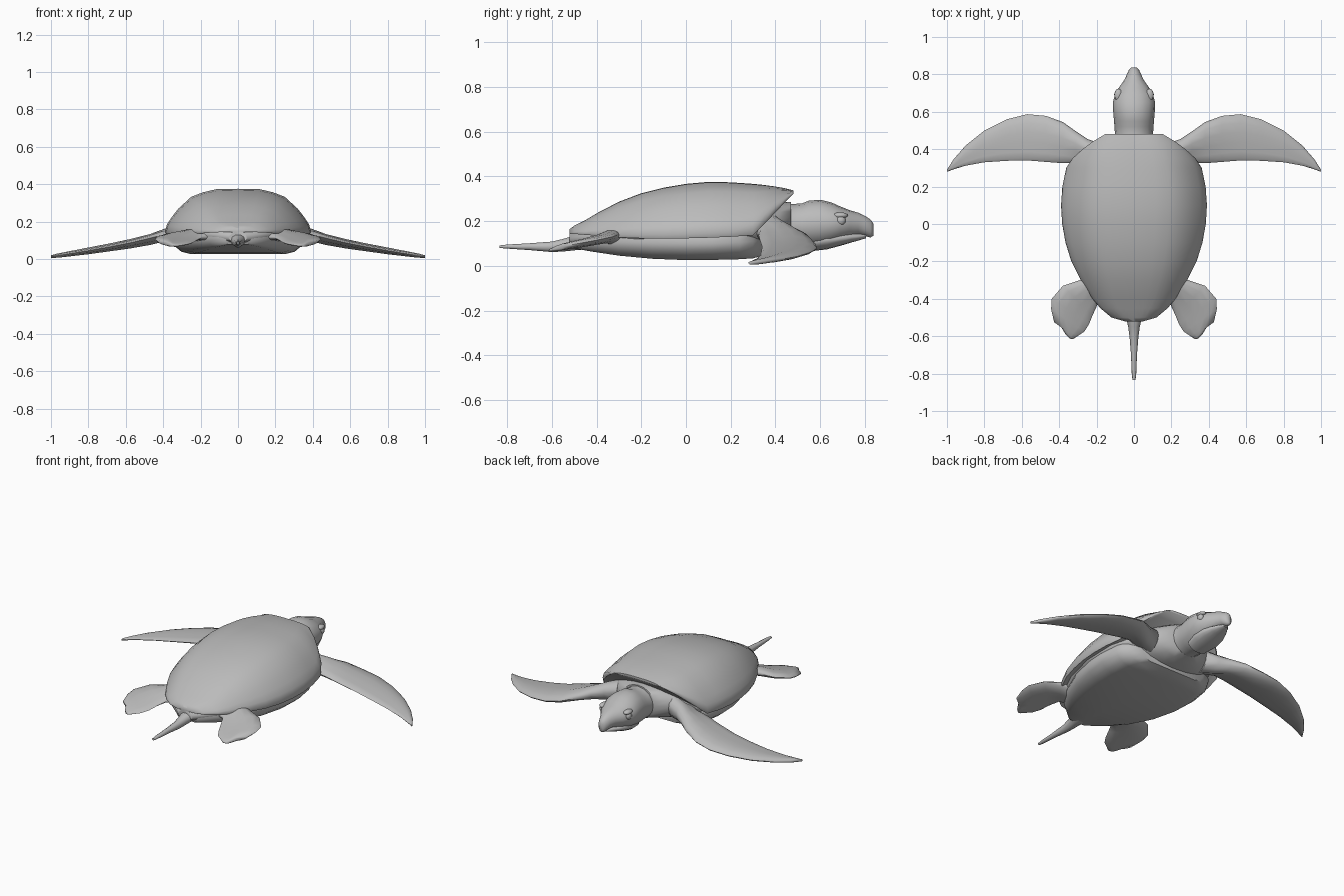
import bpy, bmesh, math
from mathutils import Vector

grey = bpy.data.materials.new("plain grey")
grey.diffuse_color = (0.5, 0.5, 0.5, 1)


def loft(name, rings, angle=50, mirror=False):
    """Skin a list of closed rings, cap both ends and shade smooth."""
    bm = bmesh.new()
    rows = [[bm.verts.new(p) for p in ring] for ring in rings]
    n = len(rows[0])
    for a, b in zip(rows, rows[1:]):
        for i in range(n):
            j = (i + 1) % n
            bm.faces.new((a[i], a[j], b[j], b[i]))
    bm.faces.new(rows[0][::-1])
    bm.faces.new(rows[-1])
    bmesh.ops.remove_doubles(bm, verts=bm.verts, dist=0.0005)
    bmesh.ops.recalc_face_normals(bm, faces=bm.faces)
    me = bpy.data.meshes.new(name)
    bm.to_mesh(me)
    bm.free()
    return finish(bpy.data.objects.new(name, me), angle, mirror)


def finish(ob, angle, mirror):
    bpy.context.collection.objects.link(ob)
    ob.data.materials.append(grey)
    if mirror:
        ob.modifiers.new("mirror", "MIRROR")
    bpy.ops.object.select_all(action="DESELECT")
    ob.select_set(True)
    bpy.context.view_layer.objects.active = ob
    bpy.ops.object.shade_smooth_by_angle(angle=math.radians(angle))
    return ob


def section(y, w, low, high, half):
    """Mirror a half section of (width fraction, height fraction) points."""
    pts = [(w * u, y, low + (high - low) * v) for u, v in half]
    return pts + [(-x, yy, z) for x, yy, z in reversed(pts) if abs(x) > 1e-6]


def oval(y, w, low, high, n=16):
    """Upright elliptical ring around the centre line."""
    return [(w * math.cos(t), y, (low + high) / 2 + (high - low) / 2 * math.sin(t))
            for t in (2 * math.pi * i / n for i in range(n))]


def blade(a, b, thick):
    """Flat rounded ring between a leading edge point and a trailing edge point."""
    a, b = Vector(a), Vector(b)
    ring = []
    for i in range(14):
        t = 2 * math.pi * i / 14
        p = a.lerp(b, 0.5 - 0.5 * math.cos(t))
        bulge = 1.15 if math.cos(t) > 0 else 0.85   # fuller leading edge
        p.z += thick / 2 * math.sin(t) * bulge
        ring.append(p)
    return ring


# Upper shell: y, half width, rim height, crown height
dome = [(0, 0.07), (0.9, 0.02), (0.98, -0.05), (1, 0.03), (0.975, 0.2), (0.91, 0.36), (0.82, 0.55),
        (0.64, 0.82), (0.48, 0.92), (0.3, 0.99), (0, 1)]
shell = [(-0.52, 0.05, 0.145, 0.165), (-0.5, 0.12, 0.145, 0.18), (-0.45, 0.18, 0.142, 0.205),
         (-0.4, 0.222, 0.14, 0.235), (-0.3, 0.285, 0.135, 0.287), (-0.2, 0.335, 0.133, 0.325),
         (-0.1, 0.366, 0.133, 0.35), (0, 0.384, 0.135, 0.367), (0.1, 0.39, 0.138, 0.376),
         (0.2, 0.383, 0.142, 0.374), (0.3, 0.362, 0.148, 0.367), (0.35, 0.33, 0.195, 0.362),
         (0.4, 0.275, 0.245, 0.355), (0.44, 0.222, 0.285, 0.348), (0.48, 0.155, 0.322, 0.338)]
loft("upper_shell", [section(y, w, r, t, dome) for y, w, r, t in shell])

# Belly plate
belly = [(0, 0), (0.72, 0), (0.86, 0.12), (0.96, 0.4), (1, 0.72), (0.97, 1), (0, 1)]
plate = [(-0.5, 0.07, 0.078, 0.125), (-0.42, 0.165, 0.064, 0.13), (-0.3, 0.245, 0.046, 0.13),
         (-0.15, 0.31, 0.032, 0.13), (0, 0.345, 0.026, 0.13), (0.12, 0.352, 0.027, 0.13),
         (0.24, 0.335, 0.03, 0.135), (0.3, 0.3, 0.034, 0.14), (0.34, 0.23, 0.045, 0.14)]
loft("belly_plate", [section(y, w, a, b, belly) for y, w, a, b in plate])

# Soft body between the shells, running up into the shoulders
body = [(-0.52, 0.05, 0.085, 0.15), (-0.4, 0.19, 0.08, 0.18), (-0.2, 0.3, 0.07, 0.22),
        (0, 0.35, 0.06, 0.24), (0.2, 0.345, 0.06, 0.25), (0.3, 0.31, 0.06, 0.26),
        (0.36, 0.26, 0.065, 0.275), (0.42, 0.185, 0.075, 0.285), (0.47, 0.115, 0.085, 0.285)]
loft("soft_body", [oval(*s, n=20) for s in body], 60)

# Neck and head with overhanging beak
head = [(0.4, 0.11, 0.08, 0.285), (0.48, 0.102, 0.085, 0.277), (0.52, 0.104, 0.083, 0.28),
        (0.55, 0.107, 0.08, 0.292), (0.6, 0.111, 0.083, 0.296), (0.65, 0.113, 0.095, 0.284),
        (0.69, 0.102, 0.11, 0.266), (0.73, 0.08, 0.125, 0.25), (0.77, 0.052, 0.136, 0.238),
        (0.8, 0.038, 0.134, 0.224), (0.825, 0.027, 0.127, 0.208), (0.838, 0.013, 0.135, 0.19)]
loft("head", [oval(*s) for s in head], 60)
jaw = [(0.56, 0.07, 0.066, 0.15), (0.63, 0.085, 0.074, 0.16), (0.69, 0.078, 0.09, 0.155),
       (0.74, 0.058, 0.105, 0.15), (0.78, 0.034, 0.116, 0.146), (0.805, 0.018, 0.124, 0.142)]
loft("lower_jaw", [oval(*s) for s in jaw], 60)

# Eyes under brow lids
for name, size, at in (("eye", (0.016, 0.022, 0.022), (0.09, 0.692, 0.203)),
                       ("brow", (0.022, 0.034, 0.014), (0.083, 0.69, 0.226))):
    bm = bmesh.new()
    bmesh.ops.create_uvsphere(bm, u_segments=12, v_segments=8, radius=1)
    bmesh.ops.scale(bm, vec=size, verts=bm.verts)
    bmesh.ops.translate(bm, vec=at, verts=bm.verts)
    mesh = bpy.data.meshes.new(name)
    bm.to_mesh(mesh)
    bm.free()
    finish(bpy.data.objects.new(name, mesh), 60, True)

# Front flippers: x, leading y, trailing y, leading z, trailing z, thickness
front = [(0.18, 0.43, 0.26, 0.17, 0.15, 0.13), (0.25, 0.455, 0.3, 0.16, 0.15, 0.105),
         (0.31, 0.495, 0.325, 0.15, 0.145, 0.08), (0.38, 0.545, 0.325, 0.13, 0.135, 0.062),
         (0.47, 0.578, 0.332, 0.1, 0.112, 0.052), (0.57, 0.587, 0.34, 0.08, 0.088, 0.045),
         (0.68, 0.56, 0.338, 0.062, 0.066, 0.038), (0.8, 0.5, 0.33, 0.043, 0.045, 0.032),
         (0.9, 0.42, 0.312, 0.028, 0.029, 0.025), (0.965, 0.345, 0.292, 0.018, 0.019, 0.02),
         (1.0, 0.29, 0.279, 0.013, 0.014, 0.012)]
loft("front_flipper", [blade((x, a, za), (x, b, zb), t) for x, a, b, za, zb, t in front], 70, True)

# Rear flippers: outer edge, inner edge, thickness
rear = [((0.18, -0.27, 0.14), (0.1, -0.4, 0.12), 0.08), ((0.29, -0.3, 0.14), (0.195, -0.43, 0.115), 0.05),
        ((0.38, -0.33, 0.13), (0.222, -0.49, 0.1), 0.04), ((0.44, -0.4, 0.115), (0.24, -0.535, 0.088), 0.034),
        ((0.443, -0.455, 0.105), (0.265, -0.575, 0.08), 0.03), ((0.427, -0.525, 0.092), (0.3, -0.598, 0.074), 0.026),
        ((0.39, -0.55, 0.085), (0.325, -0.615, 0.07), 0.022), ((0.365, -0.592, 0.075), (0.34, -0.614, 0.07), 0.012)]
loft("rear_flipper", [blade(*s) for s in rear], 70, True)

# Tail
tail = [(-0.42, 0.07, 0.075, 0.15), (-0.5, 0.042, 0.068, 0.138), (-0.55, 0.031, 0.063, 0.122),
        (-0.6, 0.024, 0.061, 0.11), (-0.7, 0.016, 0.07, 0.102), (-0.8, 0.012, 0.077, 0.096),
        (-0.835, 0.008, 0.08, 0.092)]
loft("tail", [oval(*s, n=10) for s in tail], 60)
